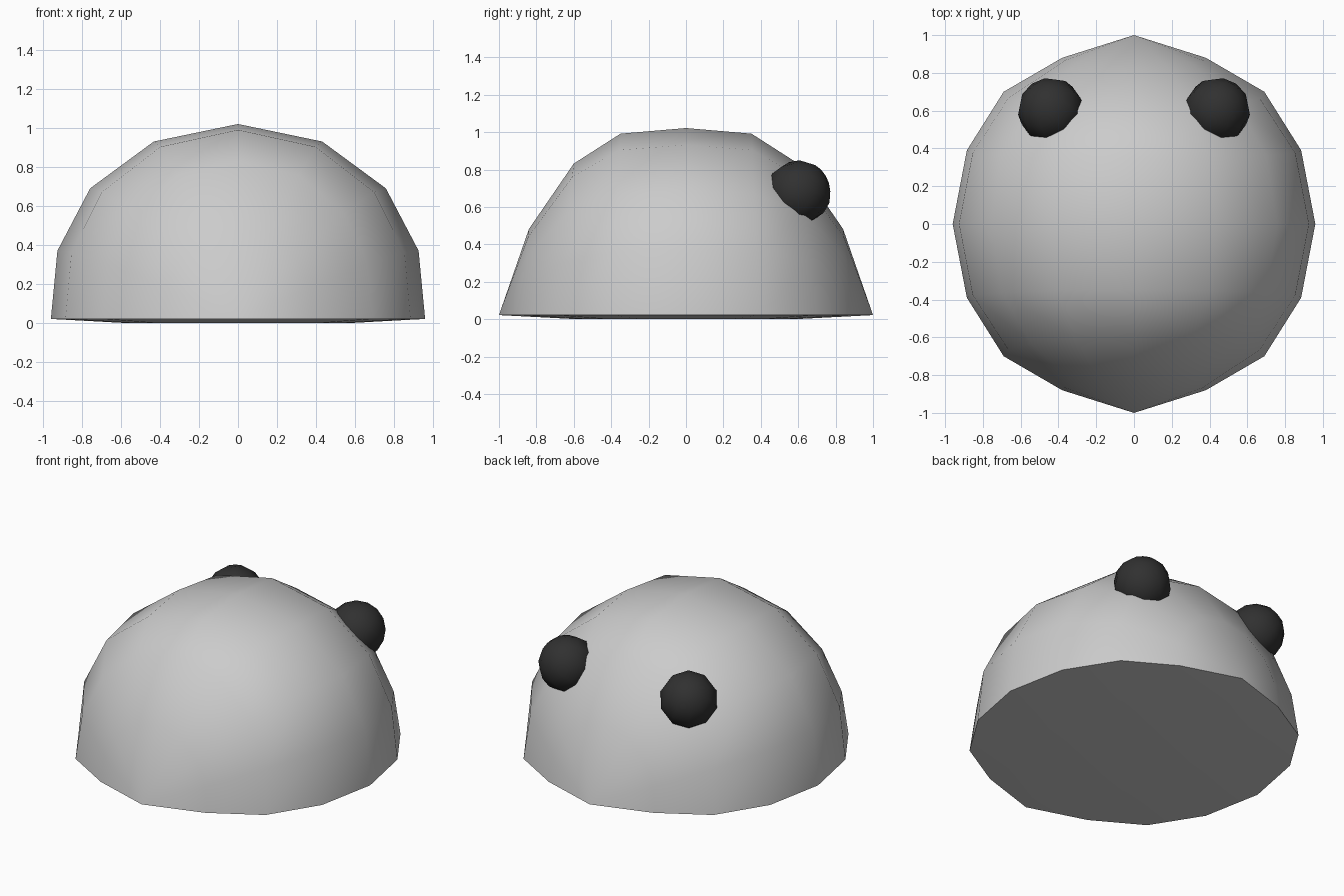
import bpy, bmesh, math
from mathutils import Vector

if "Cube" in bpy.data.objects:
    bpy.data.objects.remove(bpy.data.objects["Cube"])


def finish(obj, angle):
    bpy.ops.object.select_all(action='DESELECT')
    obj.select_set(True)
    bpy.context.view_layer.objects.active = obj
    bpy.ops.object.shade_smooth_by_angle(angle=math.radians(angle))


# Dome: half rings along y, closing to a pole at the front and back
base_z = 0.022
half_arc = [(1, 0), (0.965, 0.35), (0.79, 0.67), (0.45, 0.91), (0, 1)]
arc = half_arc + [(-x, z) for x, z in half_arc[-2::-1]]
# ring: y at base, y at top, half width, height
half_rings = [(0.88, 0.84, 0.38, 0.46), (0.70, 0.60, 0.69, 0.81),
              (0.39, 0.35, 0.885, 0.97)]
rings = ([(-a, -b, w, h) for a, b, w, h in half_rings]
         + [(0, 0, 0.96, 1.0)] + half_rings[::-1])

bm = bmesh.new()
front = bm.verts.new((0, -1, base_z))
back = bm.verts.new((0, 1, base_z))
rows = [[bm.verts.new((w * x, yb + (yt - yb) * z, base_z + h * z))
         for x, z in arc] for yb, yt, w, h in rings]
for a, b in zip(rows, rows[1:]):
    for i in range(len(arc) - 1):
        bm.faces.new((a[i], a[i + 1], b[i + 1], b[i]))
for i in range(len(arc) - 1):
    bm.faces.new((front, rows[0][i + 1], rows[0][i]))
    bm.faces.new((back, rows[-1][i], rows[-1][i + 1]))

# Very shallow underside
rim = [front] + [r[0] for r in rows] + [back] + [r[-1] for r in rows[::-1]]
inner = [bm.verts.new((v.co.x * 0.58, v.co.y * 0.58, 0)) for v in rim]
for i in range(len(rim)):
    j = (i + 1) % len(rim)
    bm.faces.new((rim[i], rim[j], inner[j], inner[i]))
bm.faces.new(inner)
bmesh.ops.recalc_face_normals(bm, faces=bm.faces)
mesh = bpy.data.meshes.new("dome_body")
bm.to_mesh(mesh)
bm.free()
dome = bpy.data.objects.new("dome_body", mesh)
bpy.context.collection.objects.link(dome)
finish(dome, 50)

# Dark round knobs, half sunk in the dome
dark = bpy.data.materials.new("dark")
dark.diffuse_color = (0.03, 0.03, 0.03, 1)
dark.use_nodes = True
dark.node_tree.nodes["Principled BSDF"].inputs["Base Color"].default_value = dark.diffuse_color
for side, name in ((-1, "left_eye"), (1, "right_eye")):
    out = Vector((side * 0.43, 0.6, 0.67))
    bpy.ops.mesh.primitive_uv_sphere_add(
        segments=10, ring_count=8, radius=0.175,
        location=(side * 0.44, 0.6, 0.675),
        rotation=out.to_track_quat('Z', 'Y').to_euler())
    eye = bpy.context.object
    eye.name = name
    eye.data.materials.append(dark)
    finish(eye, 60)
